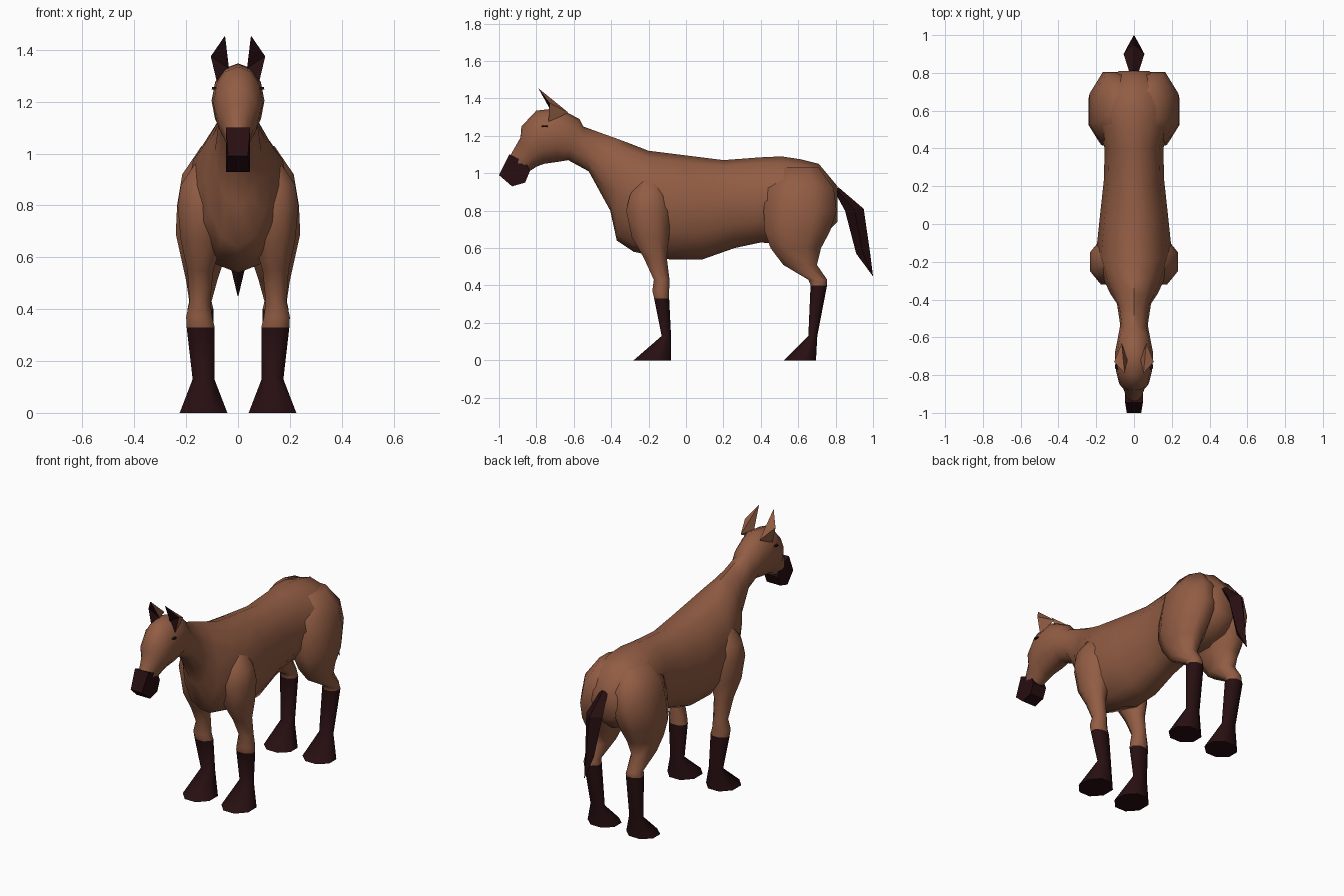
import bpy, bmesh, math
from mathutils import Vector, Matrix
from mathutils.bvhtree import BVHTree

if "Cube" in bpy.data.objects:
    bpy.data.objects.remove(bpy.data.objects["Cube"])


def material(name, rgb):
    m = bpy.data.materials.new(name)
    m.diffuse_color = (*rgb, 1)
    m.use_nodes = True
    m.node_tree.nodes["Principled BSDF"].inputs["Base Color"].default_value = m.diffuse_color
    return m


BROWN = material("coat_brown", (0.285, 0.108, 0.057))
DARK = material("dark_points", (0.02, 0.0045, 0.0055))


def finish(name, bm, mats, dark_rule=None, mirror=False, angle=50):
    """Turn a bmesh into a named object, coloured by a face rule."""
    bmesh.ops.recalc_face_normals(bm, faces=bm.faces)
    for f in bm.faces:
        f.smooth = True
        if dark_rule and dark_rule(f):
            f.material_index = 1
    me = bpy.data.meshes.new(name)
    bm.to_mesh(me)
    me.set_sharp_from_angle(angle=math.radians(angle))
    for m in mats:
        me.materials.append(m)
    ob = bpy.data.objects.new(name, me)
    bpy.context.collection.objects.link(ob)
    if mirror:
        ob.modifiers.new("mirror", 'MIRROR').use_mirror_merge = False
    return ob


def loft(rings):
    """Skin a list of closed rings and cap both ends."""
    bm = bmesh.new()
    vs = [[bm.verts.new(p) for p in r] for r in rings]
    n = len(vs[0])
    for a, b in zip(vs, vs[1:]):
        for i in range(n):
            j = (i + 1) % n
            bm.faces.new((a[i], a[j], b[j], b[i]))
    bm.faces.new(vs[0])
    bm.faces.new(vs[-1])
    return bm


def upright_ring(yt, zt, yb, zb, w, n=12):
    """Oval ring spanned by a top point, a bottom point and a half width."""
    top, bot = Vector((0, yt, zt)), Vector((0, yb, zb))
    mid, half = (top + bot) / 2, (top - bot) / 2
    return [mid + half * math.cos(a) + Vector((w * math.sin(a), 0, 0))
            for a in (math.tau * i / n for i in range(n))]


def level_ring(z, y, ry, x, rx, n=8):
    """Horizontal ring with flat sides for the legs."""
    k = 1 / math.cos(math.pi / n)
    return [Vector((x + k * rx * math.cos(a), y + k * ry * math.sin(a), z))
            for a in (math.tau * (i + 0.5) / n for i in range(n))]


# Rump, barrel, chest, neck and head as one skin
body_rings = [
    (0.81, 0.93, 0.81, 0.74, 0.08), (0.71, 1.05, 0.73, 0.66, 0.17),
    (0.61, 1.075, 0.62, 0.62, 0.205), (0.51, 1.09, 0.50, 0.62, 0.185),
    (0.40, 1.085, 0.40, 0.63, 0.155), (0.20, 1.07, 0.26, 0.60, 0.16),
    (0.0, 1.095, 0.09, 0.54, 0.18), (-0.20, 1.12, -0.09, 0.54, 0.20),
    (-0.29, 1.155, -0.28, 0.58, 0.165), (-0.37, 1.185, -0.37, 0.64, 0.125),
    (-0.44, 1.21, -0.405, 0.80, 0.09), (-0.55, 1.25, -0.52, 1.01, 0.073),
    (-0.57, 1.29, -0.63, 1.07, 0.085), (-0.68, 1.348, -0.69, 1.06, 0.102),
    (-0.80, 1.335, -0.76, 1.05, 0.095), (-0.88, 1.25, -0.80, 1.035, 0.08),
    (-0.885, 1.19, -0.83, 1.015, 0.062), (-0.945, 1.085, -0.87, 1.0, 0.042),
]
bm = loft([upright_ring(*r) for r in body_rings])
tree = BVHTree.FromBMesh(bm)
finish("body_and_head", bm, [BROWN])
bm.free()

# Muzzle: side profile extruded, slightly narrower at the nose
profile = [(-0.945, 1.10), (-0.855, 1.06), (-0.835, 1.01),
           (-0.86, 0.95), (-0.93, 0.93), (-1.0, 0.99)]
bm = loft([[Vector((s * (0.038 if y < -0.98 else 0.047), y, z)) for y, z in profile]
           for s in (-1, 1)])
finish("muzzle", bm, [DARK], angle=30)

# Legs with shoulders and haunches, dark below the given height
legs = {
    "front_leg": (0.335, [
        (1.0, -0.19, 0.05, 0.10, 0.04), (0.88, -0.20, 0.10, 0.13, 0.09),
        (0.80, -0.20, 0.12, 0.135, 0.098), (0.66, -0.19, 0.10, 0.14, 0.08),
        (0.55, -0.165, 0.062, 0.145, 0.05), (0.43, -0.13, 0.042, 0.147, 0.04),
        (0.37, -0.135, 0.045, 0.15, 0.05), (0.33, -0.13, 0.040, 0.144, 0.054),
        (0.13, -0.105, 0.025, 0.133, 0.042), (0.0, -0.18, 0.10, 0.133, 0.092)]),
    "hind_leg": (0.405, [
        (1.03, 0.61, 0.10, 0.08, 0.06), (0.92, 0.61, 0.18, 0.10, 0.115),
        (0.80, 0.61, 0.195, 0.115, 0.12), (0.69, 0.595, 0.175, 0.13, 0.11),
        (0.60, 0.587, 0.135, 0.135, 0.085), (0.51, 0.61, 0.09, 0.14, 0.06),
        (0.43, 0.705, 0.05, 0.145, 0.043), (0.40, 0.71, 0.044, 0.145, 0.05),
        (0.13, 0.678, 0.024, 0.133, 0.042), (0.0, 0.61, 0.085, 0.133, 0.092)]),
}
for name, (cut, rings) in legs.items():
    bm = loft([level_ring(*r) for r in rings])
    finish(name, bm, [BROWN, DARK],
           lambda f: max(v.co.z for v in f.verts) < cut, mirror=True, angle=60)

# Tail: four-sided, widest near the root and pointed at the end
tail = [(0.815, 0.925, 0.795, 0.90, 0.025), (0.95, 0.81, 0.85, 0.80, 0.055),
        (0.985, 0.57, 0.91, 0.57, 0.03), (1.0, 0.45, 0.995, 0.455, 0.002)]
finish("tail", loft([upright_ring(*r, n=4) for r in tail]), [DARK], angle=30)

# Ears: pyramids with a dark front face
bm = bmesh.new()
inner, low, outer, tip, back = [bm.verts.new(p) for p in (
    (0.035, -0.72, 1.33), (0.08, -0.735, 1.27), (0.105, -0.73, 1.375),
    (0.05, -0.79, 1.455), (0.065, -0.63, 1.325))]
for tri in ((tip, inner, outer), (inner, low, outer), (tip, outer, back),
            (tip, back, inner), (outer, low, back), (inner, back, low)):
    bm.faces.new(tri)
finish("ear", bm, [BROWN, DARK],
       lambda f: all(v.co.y < -0.7 for v in f.verts), mirror=True, angle=30)

# Eyes: thin plates laid on the cheek
hit, normal, _, _ = tree.ray_cast(Vector((0.4, -0.755, 1.252)), Vector((-1, 0, 0)))
if normal.x < 0:
    normal = -normal
bm = bmesh.new()
place = Matrix.Translation(hit) @ normal.to_track_quat('Z', 'Y').to_matrix().to_4x4()
bmesh.ops.create_cone(bm, cap_ends=True, segments=6, radius1=0.017, radius2=0.015,
                      depth=0.008, matrix=place)
finish("eye", bm, [DARK], mirror=True)
